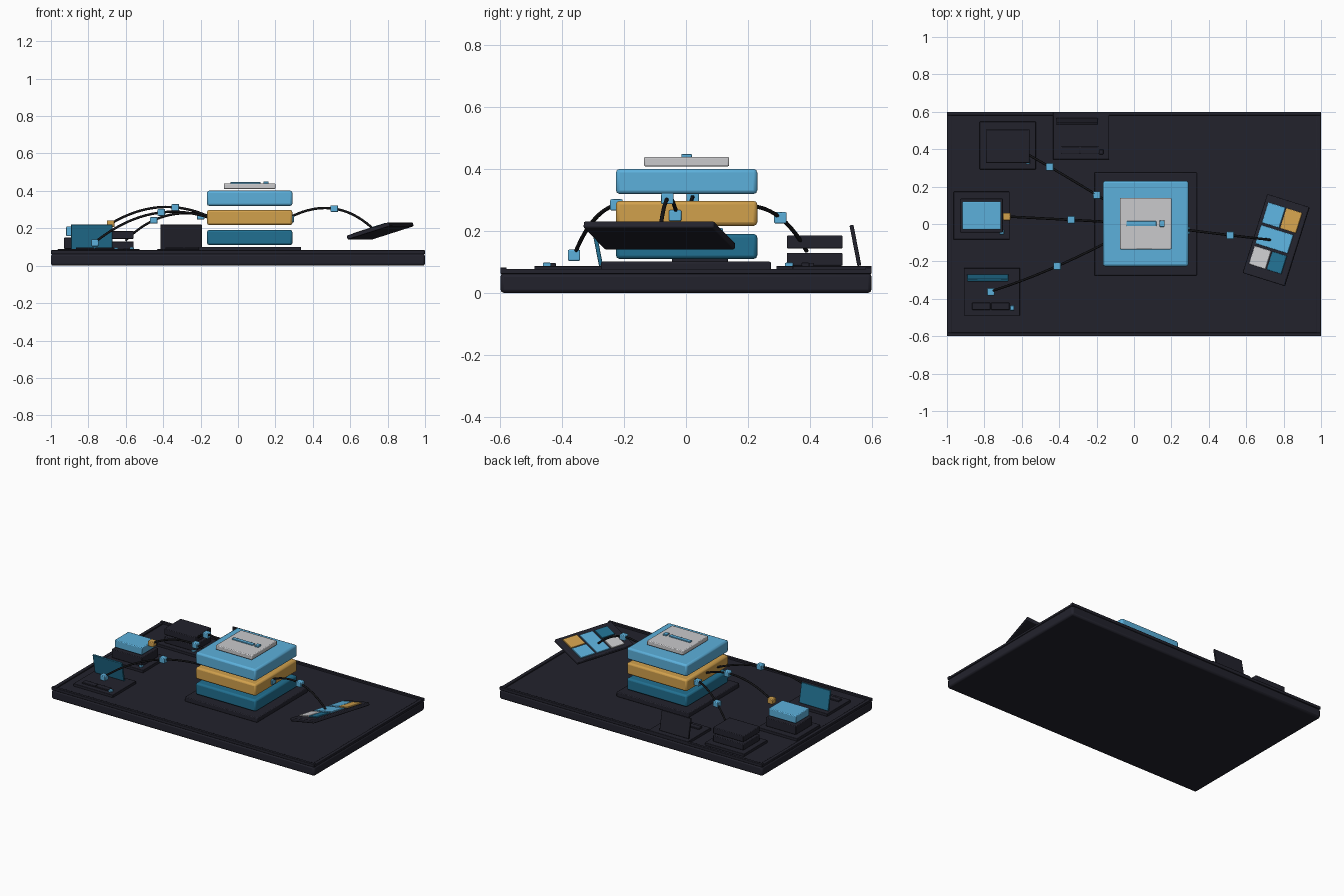
import bpy, math
from mathutils import Vector, Matrix

if "Cube" in bpy.data.objects:
    bpy.data.objects.remove(bpy.data.objects["Cube"])


def srgb(c):
    return c / 12.92 if c <= 0.04045 else ((c + 0.055) / 1.055) ** 2.4


def mat(name, r, g, b):
    m = bpy.data.materials.new(name)
    m.diffuse_color = (srgb(r), srgb(g), srgb(b), 1)
    m.use_nodes = True
    m.node_tree.nodes["Principled BSDF"].inputs["Base Color"].default_value = m.diffuse_color
    return m


DARK = mat("charcoal", 0.135, 0.135, 0.175)
BLACK = mat("cable_black", 0.08, 0.08, 0.09)
BLUE = mat("sky_blue", 0.36, 0.69, 0.86)
TEAL = mat("deep_teal", 0.13, 0.44, 0.57)
AMBER = mat("amber", 0.82, 0.63, 0.30)
LIGHT = mat("light_grey", 0.79, 0.79, 0.80)


def box(name, center, size, material, bevel=0.003, matrix=None):
    """Bevelled box; an optional matrix places it in a tilted frame."""
    bpy.ops.mesh.primitive_cube_add(size=1)
    ob = bpy.context.object
    ob.name = name
    ob.data.transform(Matrix.Diagonal((*size, 1)))
    ob.matrix_world = (matrix or Matrix()) @ Matrix.Translation(center)
    ob.data.materials.append(material)
    if bevel:
        mod = ob.modifiers.new("bevel", "BEVEL")
        mod.width, mod.segments = bevel, 2
        bpy.ops.object.shade_smooth_by_angle(angle=math.radians(35))
    return ob


def slab(name, x, y, z0, z1, w, d, material, bevel=0.003):
    return box(name, (x, y, (z0 + z1) / 2), (w, d, z1 - z0), material, bevel)


def cable(name, a, m, b, beads):
    """Arched tube from a through m to b, with cube beads."""
    a, m, b = Vector(a), Vector(m), Vector(b)
    t = (m - a).length / ((m - a).length + (b - m).length)
    c = (m - a * (1 - t) ** 2 - b * t ** 2) / (2 * t * (1 - t))
    cu = bpy.data.curves.new(name, "CURVE")
    cu.dimensions = "3D"
    cu.bevel_depth, cu.bevel_resolution, cu.use_fill_caps = 0.0065, 2, True
    sp = cu.splines.new("POLY")
    sp.points.add(20)
    for i, p in enumerate(sp.points):
        s = i / 20
        p.co = (*(a * (1 - s) ** 2 + c * 2 * s * (1 - s) + b * s * s), 1)
    sp.use_smooth = True
    cu.materials.append(BLACK)
    bpy.context.collection.objects.link(bpy.data.objects.new(name, cu))
    for pos, material in beads:
        box(name + "_bead", pos, (0.04, 0.04, 0.036), material, 0.004)


# Base board with raised rim
slab("base_board", 0, 0, 0, 0.064, 2.0, 1.2, DARK, 0.012)
slab("base_floor", 0, 0, 0.06, 0.07, 1.97, 1.17, DARK, 0)
for s in (-1, 1):
    slab("side_rim", s * 0.9875, 0, 0.062, 0.078, 0.025, 1.2, DARK)
    slab("long_rim", 0, s * 0.59, 0.062, 0.083, 2.0, 0.02, DARK)

# Central stack of floating layers
CX = 0.0625
slab("stack_pad", CX, 0, 0.068, 0.101, 0.55, 0.55, DARK, 0.005)
for name, z, m in (("lower", 0.11, TEAL), ("middle", 0.217, AMBER), ("upper", 0.32, BLUE)):
    slab(name + "_layer", CX, 0.002, z, z + 0.081, 0.457, 0.457, m, 0.012)
slab("cap_plate", CX, 0.002, 0.409, 0.44, 0.275, 0.275, LIGHT, 0.005)
slab("cap_bar", 0.04, 0.002, 0.438, 0.447, 0.16, 0.026, BLUE, 0.002)
slab("cap_dot", 0.15, 0.002, 0.438, 0.45, 0.028, 0.034, BLUE, 0.003)

# Satellite device pads, each with an indicator light
PADS = {"back_left": (-0.675, 0.42), "left": (-0.815, 0.045),
        "front_left": (-0.76, -0.3625), "back": (-0.2825, 0.4725)}
for name, (x, y) in PADS.items():
    slab(name + "_pad", x, y, 0.068, 0.088, 0.3, 0.255, DARK)
    slab(name + "_light", x + 0.108, y - 0.087, 0.085, 0.098, 0.022, 0.026,
         DARK if name == "back" else BLUE, 0.003)

# Two-tier boxes
x, y = PADS["back_left"]
for z in (0.088, 0.144):
    slab("dark_tier", x, y - 0.004, z, z + 0.042, 0.232, 0.18, DARK, 0.004)
x, y = PADS["left"]
slab("lower_tier", x, y, 0.09, 0.15, 0.23, 0.18, DARK, 0.004)
slab("upper_tier", x, y, 0.158, 0.21, 0.207, 0.15, BLUE, 0.005)

# Leaning screens with a pair of keys
for name, m in (("front_left", TEAL), ("back", DARK)):
    x, y = PADS[name]
    frame = Matrix.Translation((x - 0.022, y + 0.075, 0.154)) @ Matrix.Rotation(math.radians(11), 4, "X")
    box(name + "_screen", (0, 0, 0), (0.222, 0.013, 0.134), m, 0.003, frame)
    for s in (-1, 1):
        slab(name + "_key", x - 0.006 + s * 0.051, y - 0.077, 0.085, 0.097, 0.098, 0.038, DARK)

# Tilted tablet with coloured tiles
tablet = (Matrix.Translation((0.76, -0.086, 0.186)) @ Matrix.Rotation(math.radians(-17.4), 4, "Z")
          @ Matrix.Rotation(math.radians(-17), 4, "Y"))
box("tablet", (0, 0, 0), (0.245, 0.442, 0.022), DARK, 0.005, tablet)
for u0, u1, v0, v1, m in ((-0.10, 0, 0.067, 0.18, BLUE), (0.006, 0.098, 0.067, 0.18, AMBER),
                          (-0.10, 0.088, -0.05, 0.053, BLUE), (-0.10, -0.004, -0.165, -0.064, LIGHT),
                          (0.004, 0.088, -0.165, -0.064, TEAL)):
    box("tablet_tile", ((u0 + u1) / 2, (v0 + v1) / 2, 0.0135), (u1 - u0, v1 - v0, 0.009), m, 0.002, tablet)

# Cables from the stack to each device
cable("tablet_cable", (0.27, -0.03, 0.255), (0.515, -0.06, 0.305), (0.73, -0.085, 0.19),
      [((0.515, -0.06, 0.305), BLUE), ((0.28, -0.035, 0.25), BLUE)])
cable("front_left_cable", (-0.15, -0.1, 0.255), (-0.41, -0.225, 0.285), (-0.765, -0.36, 0.125),
      [((-0.41, -0.225, 0.285), BLUE), ((-0.765, -0.362, 0.122), BLUE)])
cable("left_cable", (-0.15, 0.012, 0.26), (-0.335, 0.022, 0.312), (-0.68, 0.04, 0.225),
      [((-0.335, 0.022, 0.312), BLUE), ((-0.68, 0.04, 0.225), AMBER)])
cable("back_left_cable", (-0.15, 0.125, 0.265), (-0.45, 0.305, 0.243), (-0.6, 0.39, 0.135),
      [((-0.45, 0.305, 0.243), BLUE), ((-0.2, 0.155, 0.265), BLUE)])
